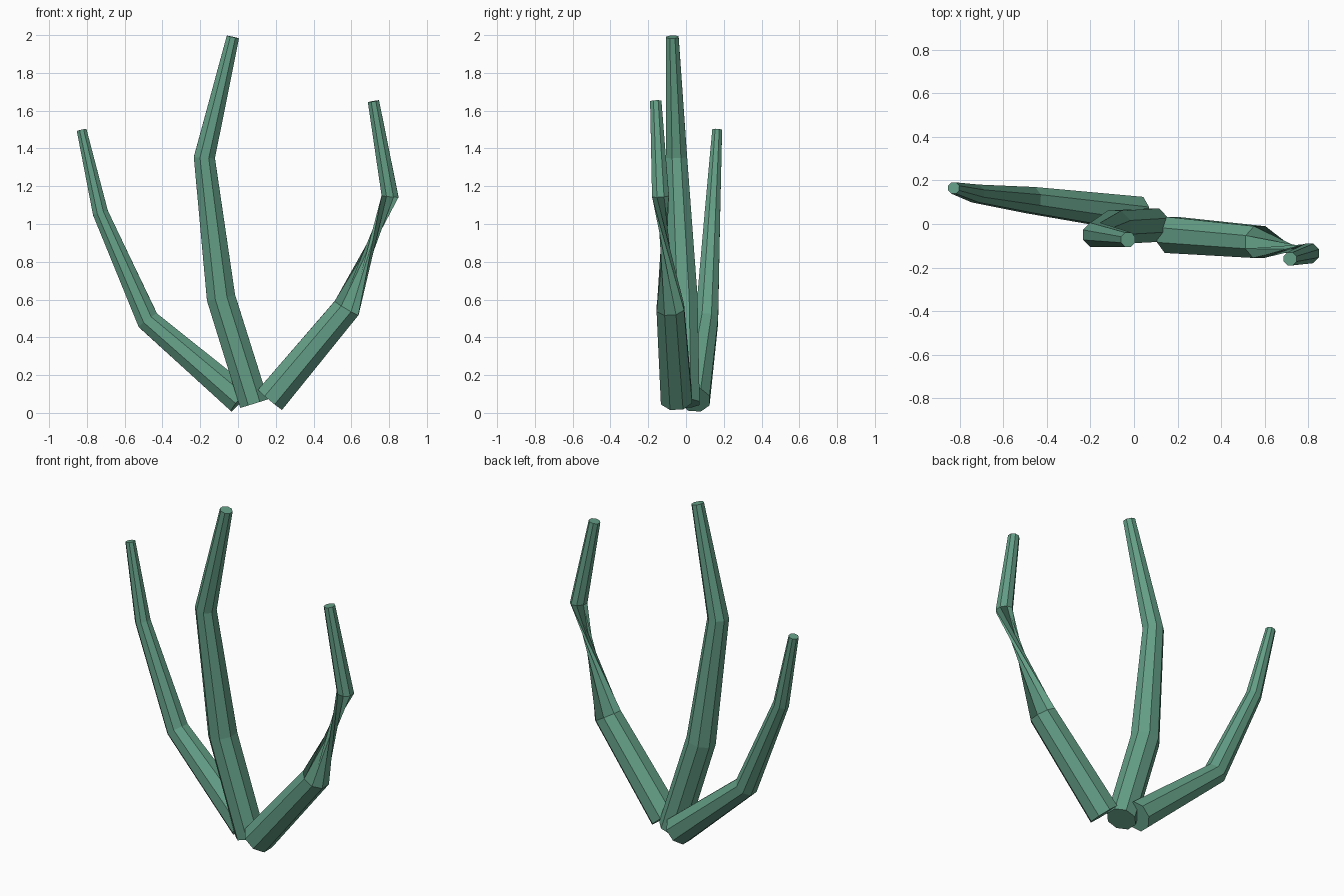
import bpy, bmesh
from math import radians, cos, sin, pi
from mathutils import Vector

cube = bpy.data.objects.get("Cube")
if cube:
    bpy.data.objects.remove(cube, do_unlink=True)

SIDES = 8

# Single leaf-green material
green = bpy.data.materials.new("stalk_green")
green.use_nodes = True
colour = (0.127, 0.345, 0.242, 1)
green.diffuse_color = colour
green.node_tree.nodes["Principled BSDF"].inputs["Base Color"].default_value = colour


def stalk(name, rings):
    """Tapered tube; each ring is (centre, half width, twist in degrees)."""
    bm = bmesh.new()
    centres = [Vector(r[0]) for r in rings]
    dirs = [(b - a).normalized() for a, b in zip(centres, centres[1:])]
    loops = []
    for i, (_, half, twist) in enumerate(rings):
        # Ring plane halves the angle at each bend
        t = (dirs[max(i - 1, 0)] + dirs[min(i, len(dirs) - 1)]).normalized()
        u = Vector((0, 1, 0))
        u = (u - t * u.dot(t)).normalized()
        v = t.cross(u)
        r = half / cos(pi / SIDES)
        loop = []
        for k in range(SIDES):
            a = 2 * pi * (k + 0.5) / SIDES + radians(twist)
            loop.append(bm.verts.new(centres[i] + (u * cos(a) + v * sin(a)) * r))
        loops.append(loop)
    for low, high in zip(loops, loops[1:]):
        for k in range(SIDES):
            n = (k + 1) % SIDES
            bm.faces.new((low[k], low[n], high[n], high[k]))
    # End caps
    bm.faces.new(loops[0][::-1])
    bm.faces.new(loops[-1])
    mesh = bpy.data.meshes.new(name)
    bm.to_mesh(mesh)
    bm.free()
    mesh.materials.append(green)
    obj = bpy.data.objects.new(name, mesh)
    bpy.context.collection.objects.link(obj)
    return obj


# Tall centre stalk
stalk("middle_stalk", [
    ((0.085, -0.005, 0.05), 0.077, 0),
    ((-0.09, -0.015, 0.61), 0.076, 0),
    ((-0.178, -0.05, 1.352), 0.056, 0),
    ((-0.027, -0.072, 1.99), 0.033, 0),
])

# Stalk leaning to the right and backwards
stalk("right_stalk", [
    ((0.015, 0.045, 0.07), 0.08, 0),
    ((-0.477, 0.11, 0.49), 0.06, 0),
    ((-0.728, 0.14, 1.058), 0.041, 0),
    ((-0.828, 0.165, 1.498), 0.026, 0),
])

# Stalk leaning to the left and forwards, twisted in its middle section
stalk("left_stalk", [
    ((0.17, -0.05, 0.07), 0.083, 0),
    ((0.575, -0.083, 0.555), 0.073, 0),
    ((0.805, -0.135, 1.147), 0.045, -135),
    ((0.717, -0.16, 1.65), 0.03, -135),
])
